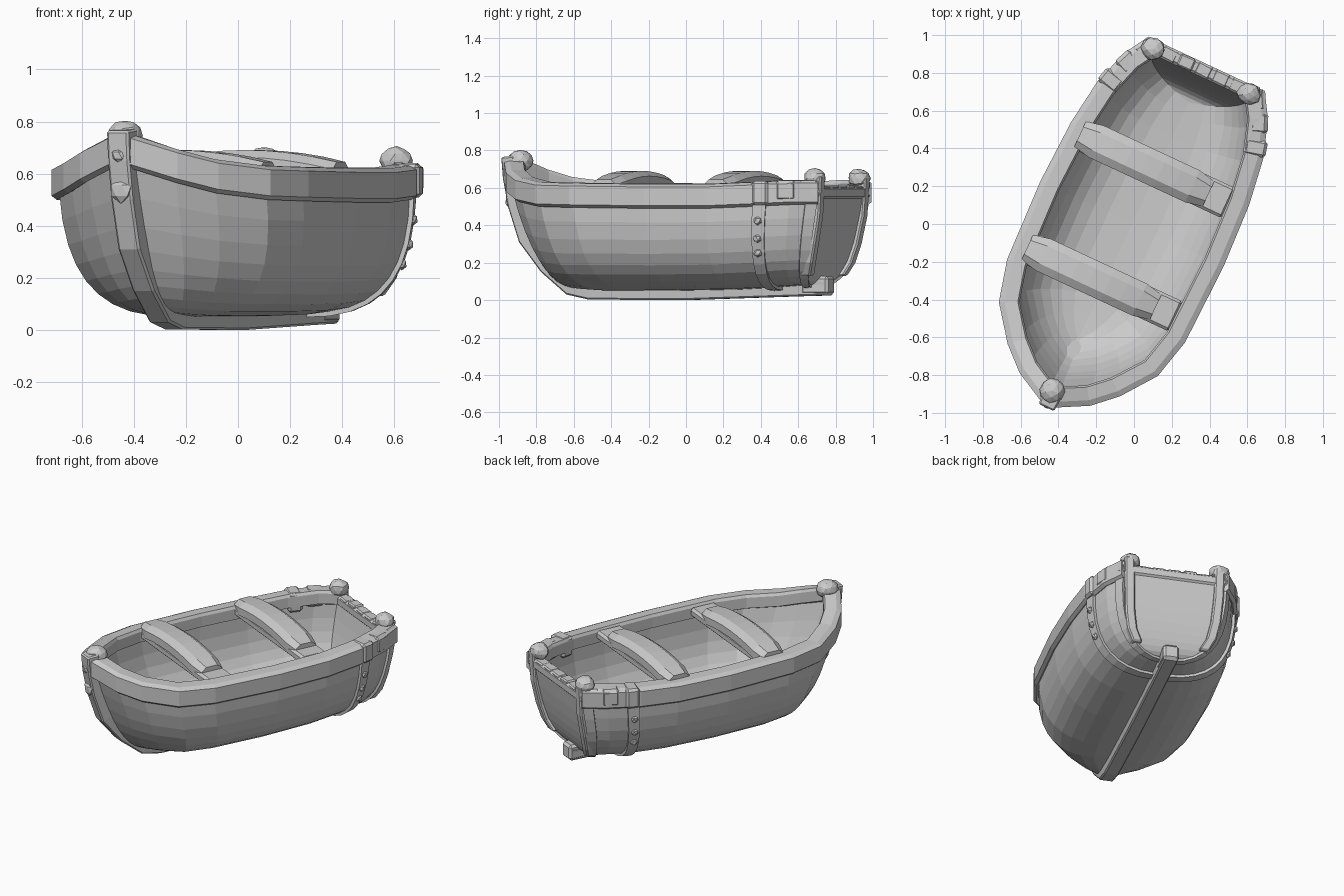
import bpy, bmesh, math, random
from mathutils import Matrix, Vector

random.seed(4)
if "Cube" in bpy.data.objects:
    bpy.data.objects.remove(bpy.data.objects["Cube"])

# One pale grey for the whole boat
GREY = (0.6, 0.6, 0.6, 1)
mat = bpy.data.materials.new("pale grey")
mat.use_nodes = True
mat.diffuse_color = GREY
mat.node_tree.nodes["Principled BSDF"].inputs["Base Color"].default_value = GREY

# The boat is modelled along y, then turned to its heading
HEADING = Matrix.Translation((-0.01, 0.002, 0)) @ Matrix.Rotation(math.radians(-25), 4, "Z")


def finish(name, bm, bevel=0):
    bmesh.ops.recalc_face_normals(bm, faces=bm.faces)
    bm.transform(HEADING)
    mesh = bpy.data.meshes.new(name)
    bm.to_mesh(mesh)
    bm.free()
    mesh.materials.append(mat)
    ob = bpy.data.objects.new(name, mesh)
    bpy.context.collection.objects.link(ob)
    if bevel:
        mod = ob.modifiers.new("worn edges", "BEVEL")
        mod.width = bevel
        mod.segments = 1
    return ob


def skin(bm, rings, closed=True):
    """Bridge rings of points; closed rings get end caps."""
    vs = [[bm.verts.new(p) for p in r] for r in rings]
    n = len(vs[0])
    for a, b in zip(vs, vs[1:]):
        for i in range(n if closed else n - 1):
            j = (i + 1) % n
            bm.faces.new((a[i], a[j], b[j], b[i]))
    if closed:
        bm.faces.new(vs[0])
        bm.faces.new(vs[-1])
    return vs


def block(name, centre, size, turn=0, bevel=0.015):
    bm = bmesh.new()
    bmesh.ops.create_cube(bm, size=1)
    bm.transform(Matrix.Translation(centre) @ Matrix.Rotation(turn, 4, "Z") @ Matrix.Diagonal((*size, 1)))
    finish(name, bm, bevel)


def knob(name, centre, size, detail=2):
    bm = bmesh.new()
    bmesh.ops.create_icosphere(bm, subdivisions=detail, radius=1)
    for v in bm.verts:
        v.co *= random.uniform(0.93, 1.05)
    bm.transform(Matrix.Translation(centre) @ Matrix.Diagonal((*size, 1)))
    finish(name, bm)


# Stations: rail y, half width, keel y, keel z, rail z
STATIONS = [
    (-1.05, 0.03, -0.66, 0.05, 0.74), (-0.96, 0.20, -0.60, 0.045, 0.68),
    (-0.85, 0.32, -0.54, 0.04, 0.64), (-0.67, 0.455, -0.45, 0.035, 0.615),
    (-0.45, 0.51, -0.30, 0.035, 0.61), (0, 0.525, 0, 0.035, 0.605),
    (0.35, 0.51, 0.33, 0.04, 0.605), (0.60, 0.475, 0.53, 0.05, 0.615),
    (0.80, 0.41, 0.67, 0.06, 0.625), (0.93, 0.33, 0.75, 0.065, 0.625)]


def station(y):
    for a, b in zip(STATIONS, STATIONS[1:]):
        if y <= b[0]:
            f = (y - a[0]) / (b[0] - a[0])
            return [p + (q - p) * f for p, q in zip(a, b)]
    return STATIONS[-1]


def section(st, grow=0.0, lift=0.0, shrink=1.0, drop=0.03, n=9):
    """Full U of the hull from the right rail round to the left rail."""
    yt, w, yb, zb, zr = st
    pts = []
    for i in range(-n, n + 1):
        a = abs(i) / n * math.pi / 2
        h = 1 - max(math.cos(a), 0) ** 0.68
        x = math.copysign(math.sin(a) ** 0.68 * (w * shrink + grow), i) if i else 0
        low = zb + lift - grow
        z = low + (zr - drop - low) * h
        pts.append((x, (yb + (yt - yb) * h ** 0.45) * (0.945 if lift else 1), z))
    return pts


# Hull shell: outer skin, inner skin, transom closed on both
bm = bmesh.new()
sides = []
for kw in ({"grow": -0.015}, {"lift": 0.065, "shrink": 0.87}):
    vs = skin(bm, [section(s, **kw) for s in STATIONS], closed=False)
    sides.append(vs)
    for ring in (vs[0], vs[-1]):
        m = len(ring) - 1
        for i in range(m // 2):
            quad = [ring[i], ring[i + 1], ring[m - i - 1], ring[m - i]]
            bm.faces.new(list(dict.fromkeys(quad)))
outer, inner = sides
for k in (0, -1):
    for i in range(len(outer) - 1):
        bm.faces.new((outer[i][k], outer[i + 1][k], inner[i + 1][k], inner[i][k]))
for k in (0, -1):
    bm.faces.new((outer[k][0], outer[k][-1], inner[k][-1], inner[k][0]))
finish("hull", bm)

# Gunwale: one rail swept from the right quarter round the bow
path = [Vector((s[1], s[0], s[4])) for s in reversed(STATIONS)]
path += [Vector((-p.x, p.y, p.z)) for p in reversed(path)]
rings = []
for i, p in enumerate(path):
    d = path[min(i + 1, len(path) - 1)] - path[max(i - 1, 0)]
    inward = Vector((-d.y, d.x, 0)).normalized()
    if inward.dot(Vector((-p.x, -p.y, 0))) < 0:
        inward = -inward
    up = Vector((0, 0, 1))
    rings.append([p + inward * a + up * b for a, b in
                  ((0.01, -0.115), (-0.01, -0.1), (-0.01, 0), (0.02, 0.015), (0.09, 0.018), (0.1, 0), (0.1, -0.07))])
bm = bmesh.new()
skin(bm, rings)
finish("gunwale", bm)


# Straps that wrap round the hull
def strap(name, y0, y1, grow):
    bm = bmesh.new()
    rows = [section(station(y), grow) for y in (y0, (y0 + y1) / 2, y1)]
    skin(bm, rows, closed=False)
    ob = finish(name, bm)
    mod = ob.modifiers.new("thickness", "SOLIDIFY")
    mod.thickness = 0.025
    mod.offset = 0


strap("quarter_strap", 0.61, 0.68, -0.01)
strap("transom_edge_strap", 0.875, 0.935, -0.012)

# Stem and keel: a square beam following the centre line
line = [(-1.075, 0.765), (-1.065, 0.65), (-1.035, 0.5), (-0.97, 0.31), (-0.84, 0.15), (-0.69, 0.03),
        (-0.56, 0.003), (0, 0), (0.65, 0.02), (0.845, 0.025)]
rings = []
for i, (y, z) in enumerate(line):
    a, b = line[max(i - 1, 0)], line[min(i + 1, len(line) - 1)]
    d = Vector((b[0] - a[0], b[1] - a[1])).normalized()
    iy, iz = y - d.y * 0.08, z + d.x * 0.08
    rings.append([(-0.045, y, z), (0.045, y, z), (0.052, iy, iz), (-0.052, iy, iz)])
bm = bmesh.new()
skin(bm, rings)
finish("stem_and_keel", bm, 0.008)
block("keel_heel", (0, 0.775, 0.078), (0.1, 0.16, 0.1))
knob("stem_knob", (-0.01, -0.98, 0.745), (0.066, 0.07, 0.06))
block("stem_head", (0, -1.01, 0.7), (0.1, 0.11, 0.1))
for y, z, r in ((-1.06, 0.67, 0.03), (-1.04, 0.535, 0.048)):
    knob("stem_stud", (0, y, z), (r, 0.022, r), 1)

# Transom top rail, with rough chips along it
block("transom_rail", (0, 0.895, 0.575), (0.6, 0.075, 0.07))
for i in range(5):
    block("transom_chip", (-0.2 + i * 0.1, 0.895, 0.6), (0.085, 0.068, random.uniform(0.02, 0.045)),
          random.uniform(-0.1, 0.1), 0.008)

# Paired parts at the stern
for s, side in ((1, "left"), (-1, "right")):
    post = [(0.285, 0.92, 0.66), (0.28, 0.907, 0.45), (0.27, 0.877, 0.3), (0.25, 0.85, 0.2), (0.21, 0.82, 0.13)]
    bm = bmesh.new()
    skin(bm, [[(s * (x - 0.035), y - 0.04, z), (s * (x + 0.035), y - 0.04, z),
               (s * (x + 0.03), y + 0.02, z), (s * (x - 0.03), y + 0.02, z)] for x, y, z in post])
    finish(side + "_transom_post", bm, 0.008)
    knob(side + "_post_knob", (s * 0.28 - 0.01, 0.885, 0.65), (0.065, 0.06, 0.055))
    block(side + "_corner_cap", (s * 0.328, 0.87, 0.59), (0.085, 0.12, 0.1), s * 0.5, 0.02)
    block(side + "_quarter_rail", (s * 0.382, 0.765, 0.583), (0.1, 0.12, 0.115), s * 0.4, 0.02)
    block(side + "_rail_clamp", (s * 0.422, 0.64, 0.573), (0.12, 0.09, 0.13), s * 0.25)
    for x, y, z in section(station(0.645))[1:4]:
        knob(side + "_strap_stud", (s * x, y, z), (0.02, 0.025, 0.025), 1)

# Thwarts: a flat board with an arched log lying over it
for y, name in ((-0.348, "front_thwart"), (0.314, "rear_thwart")):
    block(name + "_board", (-0.01, y, 0.585), (0.86, 0.175, 0.06))
    rings = []
    for i in range(9):
        t = i / 8
        x, rise = -0.45 + 0.75 * t, math.sin(math.pi * (0.1 + 0.82 * t)) ** 0.8 * 0.068
        half = 0.093 - 0.02 * (i in (0, 8))
        rings.append([(x, y + half * c, 0.615 + rise + d) for c, d in
                      ((-1, -0.07), (-1, -0.02), (-0.55, 0.008), (0.55, 0.008), (1, -0.02), (1, -0.07))])
    bm = bmesh.new()
    skin(bm, rings)
    finish(name + "_log", bm)
